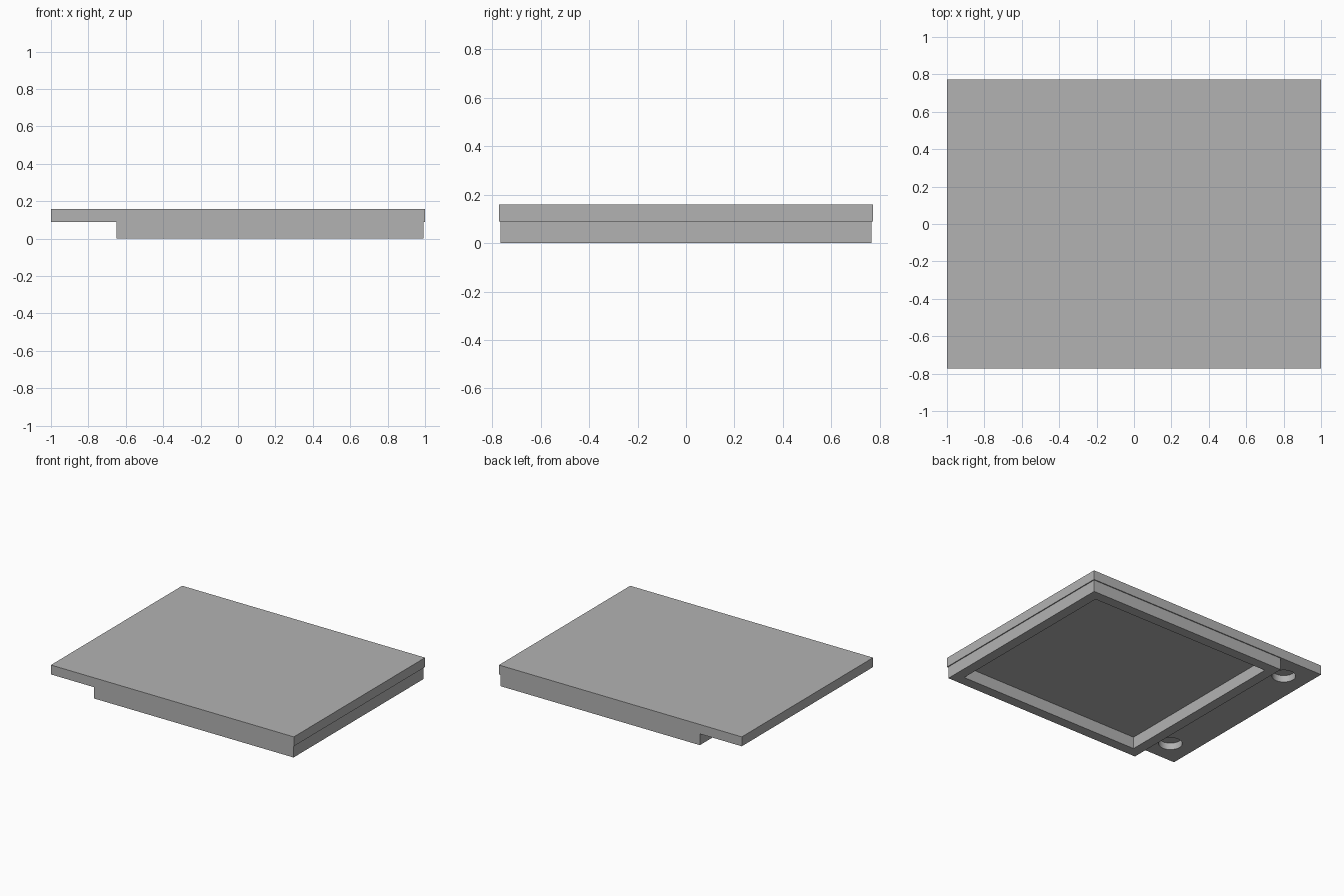
import bpy

cube = bpy.data.objects.get("Cube")
if cube:
    bpy.data.objects.remove(cube, do_unlink=True)

grey = bpy.data.materials.new("plain_grey")
grey.use_nodes = True
colour = (0.45, 0.45, 0.45, 1)
grey.diffuse_color = colour
bsdf = next(n for n in grey.node_tree.nodes if n.type == "BSDF_PRINCIPLED")
bsdf.inputs["Base Color"].default_value = colour


def box(name, low, high):
    """Box between two opposite corners."""
    bpy.ops.mesh.primitive_cube_add(size=1)
    ob = bpy.context.object
    ob.name = name
    ob.location = [(a + b) / 2 for a, b in zip(low, high)]
    ob.scale = [b - a for a, b in zip(low, high)]
    bpy.ops.object.transform_apply(location=True, scale=True)
    ob.data.materials.append(grey)
    return ob


def cut(ob, cutter):
    """Subtract the cutter, apply the result and discard the cutter."""
    cutter.hide_render = True
    mod = ob.modifiers.new("cut", "BOOLEAN")
    mod.operation = "DIFFERENCE"
    mod.solver = "EXACT"
    mod.object = cutter
    bpy.ops.object.select_all(action="DESELECT")
    bpy.context.view_layer.objects.active = ob
    ob.select_set(True)
    bpy.ops.object.modifier_apply(modifier=mod.name)
    bpy.data.objects.remove(cutter, do_unlink=True)


HALF_Y = 0.772      # half depth of the top plate
SPLIT = 0.088       # height where the plate meets the frame
TOP = 0.158
LIP = 0.007         # plate overhang around the frame
RIM = 0.076         # frame wall thickness
STEP = -0.65        # right end of the frame

# Top plate with two blind round sockets under its overhanging end
plate = box("top_plate", (-1, -HALF_Y, SPLIT), (1, HALF_Y, TOP))
for side in (-1, 1):
    bpy.ops.mesh.primitive_cylinder_add(
        vertices=48, radius=0.08, depth=0.1, location=(-0.82, side * 0.595, SPLIT))
    socket = bpy.context.object
    socket.data.materials.append(grey)
    cut(plate, socket)
bpy.ops.object.shade_smooth_by_angle()

# Open rectangular frame under the plate
outer_y = HALF_Y - LIP
frame = box("lower_frame", (STEP, -outer_y, 0), (1 - LIP, outer_y, SPLIT))
opening = box("frame_opening", (STEP + RIM, RIM - outer_y, -0.1),
              (1 - LIP - RIM, outer_y - RIM, SPLIT + 0.1))
cut(frame, opening)
